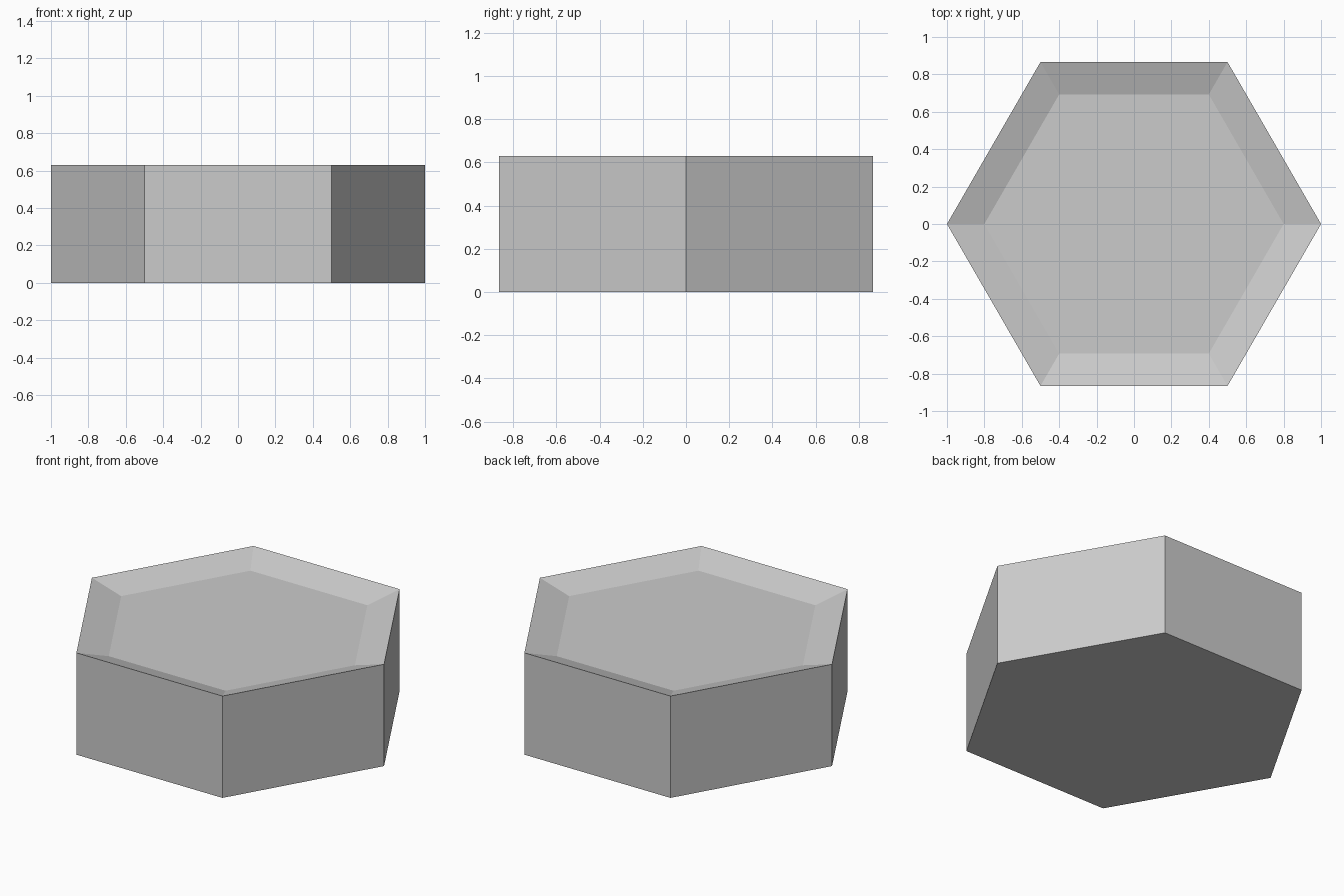
import bpy
import bmesh
from math import cos, sin, pi

if "Cube" in bpy.data.objects:
    bpy.data.objects.remove(bpy.data.objects["Cube"])

SIDES = 6
HEIGHT = 0.63
RIM_RADIUS = 1.0
FLOOR_RADIUS = 0.8
FLOOR_Z = 0.57


def ring(bm, radius, z):
    """Regular polygon of vertices with a corner on +x."""
    return [bm.verts.new((radius * cos(2 * pi * i / SIDES),
                          radius * sin(2 * pi * i / SIDES), z))
            for i in range(SIDES)]


def bridge(bm, a, b):
    """Quads joining two rings."""
    for i in range(SIDES):
        j = (i + 1) % SIDES
        bm.faces.new((a[i], a[j], b[j], b[i]))


bm = bmesh.new()
base = ring(bm, RIM_RADIUS, 0.0)
rim = ring(bm, RIM_RADIUS, HEIGHT)
floor = ring(bm, FLOOR_RADIUS, FLOOR_Z)

bm.faces.new(base[::-1])   # underside
bridge(bm, base, rim)      # outer walls
bridge(bm, rim, floor)     # bevel sloping inwards from the sharp rim
bm.faces.new(floor)        # sunken flat top
bmesh.ops.recalc_face_normals(bm, faces=bm.faces[:])

mesh = bpy.data.meshes.new("hexagonal_tile")
bm.to_mesh(mesh)
bm.free()
tile = bpy.data.objects.new("hexagonal_tile", mesh)
bpy.context.collection.objects.link(tile)
